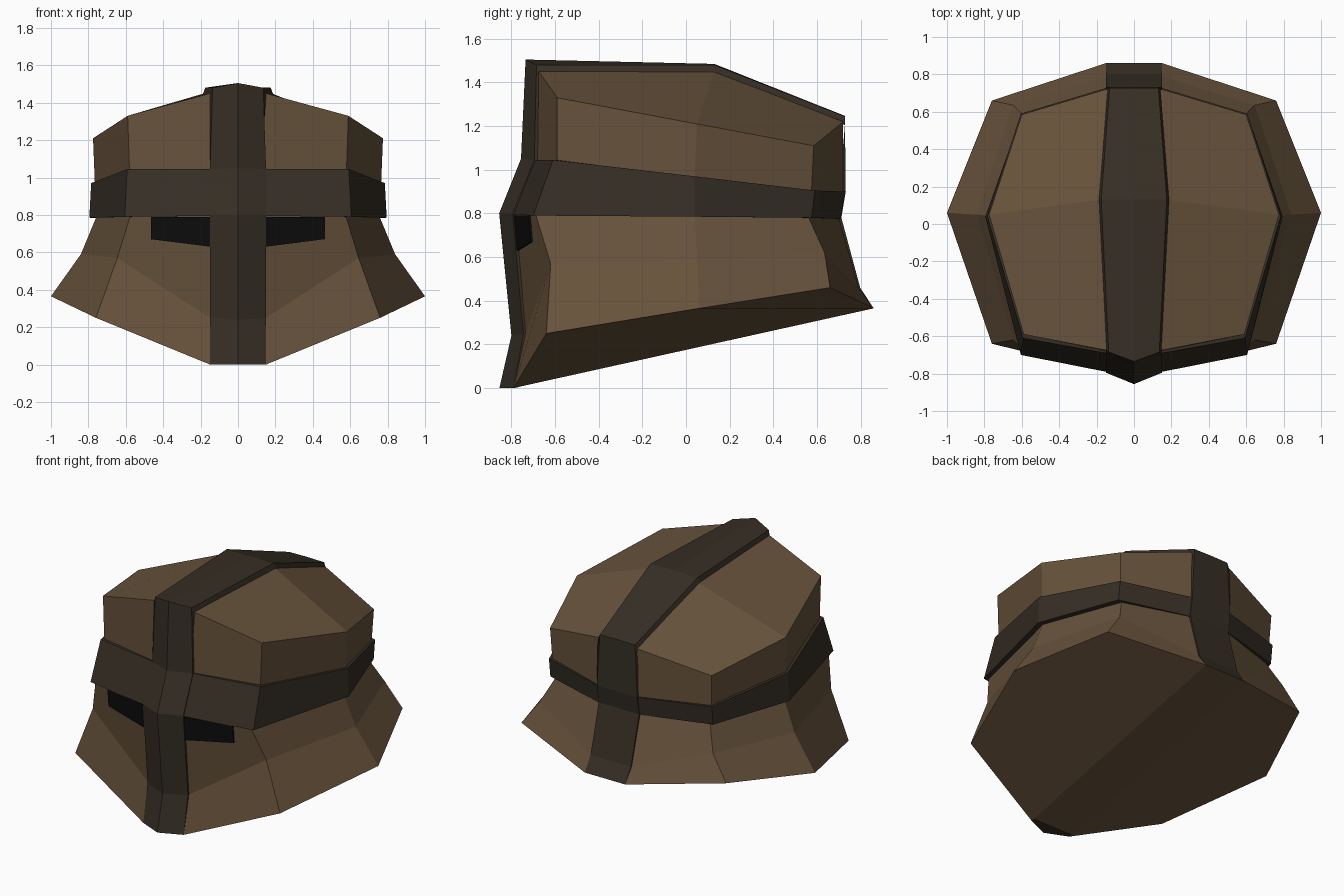
import bpy
import bmesh

default_cube = bpy.data.objects.get("Cube")
if default_cube:
    bpy.data.objects.remove(default_cube, do_unlink=True)


def make_material(name, colour):
    mat = bpy.data.materials.new(name)
    mat.use_nodes = True
    mat.diffuse_color = (*colour, 1)
    mat.node_tree.nodes["Principled BSDF"].inputs["Base Color"].default_value = (*colour, 1)
    return mat


BROWN = make_material("leather brown", (0.135, 0.085, 0.044))
DARK = make_material("dark iron", (0.036, 0.027, 0.018))
BLACK = make_material("slit black", (0.004, 0.004, 0.004))


def finish(bm, name, material, recalc=True):
    """Turn a bmesh into a flat shaded object."""
    if recalc:
        bmesh.ops.recalc_face_normals(bm, faces=bm.faces)
    mesh = bpy.data.meshes.new(name)
    bm.to_mesh(mesh)
    bm.free()
    mesh.materials.append(material)
    obj = bpy.data.objects.new(name, mesh)
    bpy.context.collection.objects.link(obj)
    return obj


def mirrored_ring(bm, half):
    """Closed ring from its left half, listed front to back."""
    points = list(half) + [(-x, y, z) for x, y, z in reversed(half) if x > 0]
    return [bm.verts.new(p) for p in points]


def bridge(bm, lower, upper, closed=True):
    count = len(lower)
    for i in range(count if closed else count - 1):
        j = (i + 1) % count
        bm.faces.new((lower[i], lower[j], upper[j], upper[i]))


# Helmet shell: front strip edge, front corner, side, back corner, back strip edge
shell_levels = {
    "rim": [(.15, -.79, 0), (.76, -.64, .25), (1, .06, .365), (.76, .66, .46), (.15, .86, .365)],
    "flare": [(.15, -.735, .25), (.645, -.62, .57), (.84, .05, .59), (.645, .635, .62), (.15, .79, .46)],
    "brow": [(.15, -.78, .8), (.575, -.69, .8), (.757, .04, .79), (.57, .56, .785), (.15, .7, .78)],
    "temple": [(.15, -.68, 1.04), (.58, -.59, 1.04), (.765, .04, .96), (.59, .575, .9), (.15, .72, .9)],
    "crown": [(.15, -.675, 1.45), (.59, -.59, 1.33), (.775, .05, 1.21), (.6, .585, 1.11), (.15, .72, 1.22)],
}
bm = bmesh.new()
rings = [mirrored_ring(bm, half) for half in shell_levels.values()]
for lower, upper in zip(rings, rings[1:]):
    bridge(bm, lower, upper)

# Underside and roof panels
base, crown = rings[0], rings[-1]
bm.faces.new(base[:5])
bm.faces.new(base[5:])
bm.faces.new((base[0], base[4], base[5], base[9]))
left_peak, right_peak = (bm.verts.new((x, .13, 1.45)) for x in (.18, -.18))
a, b, c, d, e = crown[:5]
f, g, h, i, j = crown[5:]
for panel in ((a, b, c, left_peak), (left_peak, c, d, e), (f, g, h, right_peak),
              (right_peak, h, i, j), (j, a, left_peak, right_peak),
              (right_peak, left_peak, e, f)):
    bm.faces.new(panel)
finish(bm, "helmet_shell", BROWN)

# Brow band, wrapped around the whole helmet with sunken inner edges
band_bottom = [(0, -.85, .8), (.15, -.79, .795), (.605, -.7, .79), (.795, .04, .785),
               (.605, .575, .78), (.15, .707, .775)]
band_top = [(0, -.75, 1.05), (.15, -.69, 1.045), (.593, -.61, 1.045), (.785, .04, .97),
            (.605, .59, .905), (.15, .727, .9)]


def sunk(points):
    return [(x * .93, y * .93, z) for x, y, z in points]


bm = bmesh.new()
loops = [mirrored_ring(bm, half) for half in
         (sunk(band_bottom), band_bottom, band_top, sunk(band_top))]
for k in range(len(loops)):
    bridge(bm, loops[k], loops[(k + 1) % len(loops)])
finish(bm, "brow_band", DARK)

# Centre strip from chin, over the crown, to the nape:
# edge half width, edge y, edge z, ridge y, ridge z, skirt (spread, y shift, z shift)
front, roof, back = (0, .03, 0), (.015, 0, -.04), (0, -.03, 0)
strip_path = [
    (.15, -.79, 0, -.855, 0, (0, .02, .003)),
    (.15, -.745, .25, -.8, .24, front),
    (.15, -.795, .8, -.856, .8, front),
    (.15, -.695, 1.045, -.756, 1.05, front),
    (.135, -.685, 1.48, -.735, 1.505, (.015, .01, -.04)),
    (.175, .13, 1.48, .13, 1.485, roof),
    (.13, .728, 1.245, .728, 1.247, roof),
    (.15, .732, .9, .732, .9, back),
    (.15, .712, .78, .712, .78, back),
    (.15, .798, .46, .798, .46, back),
    (.15, .86, .365, .86, .365, (0, -.02, 0)),
]
bm = bmesh.new()
sections = []
for w, y, z, ridge_y, ridge_z, (spread, dy, dz) in strip_path:
    skirt, edge = (w + spread, y + dy, z + dz), (w, y, z)
    points = [skirt, edge, (0, ridge_y, ridge_z)]
    points += [(-px, py, pz) for px, py, pz in (edge, skirt)]
    sections.append([bm.verts.new(p) for p in points])
for lower, upper in zip(sections, sections[1:]):
    bridge(bm, lower, upper)
for end in (sections[0], sections[-1]):
    bm.faces.new(end)
finish(bm, "centre_strip", DARK)

# Eye slits: thin plates on the face, one on each side of the strip
slit = [(.145, -.776, .63), (.465, -.71, .67), (.465, -.722, .79), (.145, -.79, .79)]
for side, sign in (("left", 1), ("right", -1)):
    bm = bmesh.new()
    outer = [bm.verts.new((x * sign, y, z)) for x, y, z in slit]
    inner = [bm.verts.new((x * sign, y + .009, z)) for x, y, z in slit]
    bridge(bm, outer, inner)
    bm.faces.new(outer)
    bm.faces.new(inner)
    finish(bm, side + "_eye_slit", BLACK)
